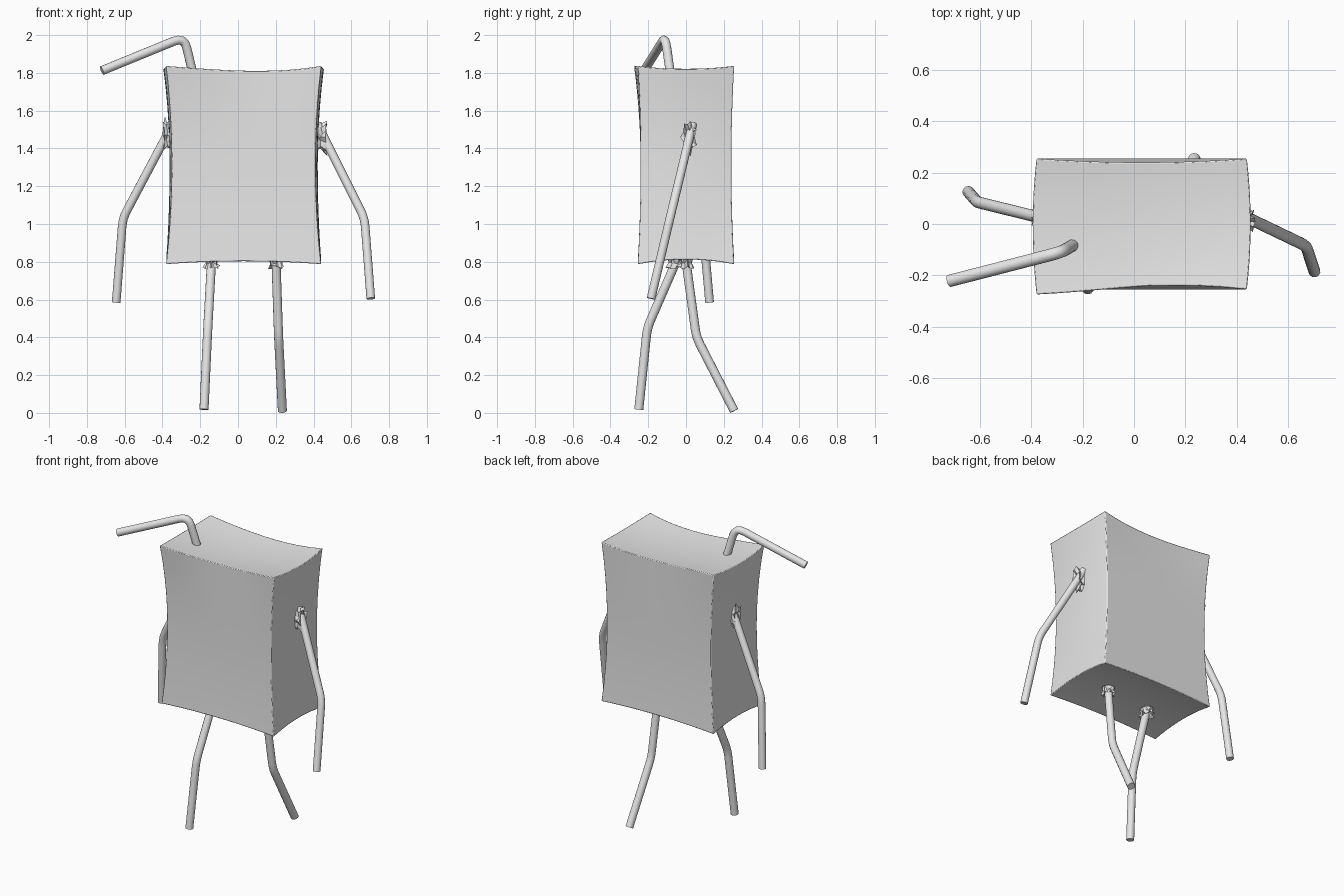
import bpy, bmesh, math, random
from mathutils import Vector

random.seed(4)
if "Cube" in bpy.data.objects:
    bpy.data.objects.remove(bpy.data.objects["Cube"], do_unlink=True)

grey = bpy.data.materials.new("plain grey")
grey.use_nodes = True
grey.diffuse_color = (0.8, 0.8, 0.8, 1)
grey.node_tree.nodes["Principled BSDF"].inputs["Base Color"].default_value = (0.8, 0.8, 0.8, 1)


def finish(name, bm, smooth=None):
    bmesh.ops.recalc_face_normals(bm, faces=bm.faces)
    mesh = bpy.data.meshes.new(name)
    bm.to_mesh(mesh)
    bm.free()
    mesh.materials.append(grey)
    obj = bpy.data.objects.new(name, mesh)
    bpy.context.collection.objects.link(obj)
    if smooth:
        bpy.ops.object.select_all(action='DESELECT')
        obj.select_set(True)
        bpy.context.view_layer.objects.active = obj
        bpy.ops.object.shade_smooth_by_angle(angle=math.radians(smooth))
    return obj


def bridge(bm, a, b):
    n = len(a)
    for i in range(n):
        bm.faces.new((a[i], a[(i + 1) % n], b[(i + 1) % n], b[i]))


def tube(name, points, radius, bend=0.045, sides=14):
    """Round tube with softened bends and flat ends."""
    pts = [Vector(p) for p in points]
    path = [pts[0]]
    for before, p, after in zip(pts, pts[1:], pts[2:]):
        a = p + (before - p).normalized() * bend
        b = p + (after - p).normalized() * bend
        for k in range(5):
            t = k / 4
            path.append(a * (1 - t) ** 2 + p * 2 * t * (1 - t) + b * t * t)
    path.append(pts[-1])
    bm = bmesh.new()
    rings = []
    side = None
    for i, p in enumerate(path):
        d = (path[min(i + 1, len(path) - 1)] - path[max(i - 1, 0)]).normalized()
        side = d.orthogonal() if side is None else side - d * side.dot(d)
        side.normalize()
        other = d.cross(side)
        ring = []
        for k in range(sides):
            a = math.tau * k / sides
            ring.append(bm.verts.new(p + (side * math.cos(a) + other * math.sin(a)) * radius))
        rings.append(ring)
    for a, b in zip(rings, rings[1:]):
        bridge(bm, a, b)
    bm.faces.new(rings[0])
    bm.faces.new(rings[-1])
    return finish(name, bm, 40)


def collar(name, centre, axis, wide, tall, depth, limb):
    """Crumpled, jagged cuff where a limb leaves the box."""
    centre, axis, limb = Vector(centre), Vector(axis), Vector(limb)
    u = Vector((0, 1, 0))
    v = axis.cross(u)
    bm = bmesh.new()
    rings = []
    count = 14
    for size, out in ((0.75, 0.0), (0.7, 0.5), (1.0, 0.9), (0.4, 0.75)):
        ring = []
        for k in range(count):
            a = math.tau * k / count
            jag = 1.0
            if out:
                jag = (1.0 if k % 2 else 0.68) * random.uniform(0.85, 1.05)
            lift = depth * out * random.uniform(0.65, 1.1)
            p = centre + axis * lift
            p += (u * wide * math.cos(a) + v * tall * math.sin(a)) * size * jag
            ring.append(bm.verts.new(p))
        rings.append(ring)
    for a, b in zip(rings, rings[1:]):
        bridge(bm, a, b)
    tip = bm.verts.new(limb)
    last = rings[-1]
    for k in range(count):
        bm.faces.new((last[k], last[(k + 1) % count], tip))
    bmesh.ops.triangulate(bm, faces=bm.faces)
    return finish(name, bm)


# Carton: a box with pinched edges, sunken top and hollowed base
bm = bmesh.new()
bmesh.ops.create_cube(bm, size=2)
bmesh.ops.subdivide_edges(bm, edges=bm.edges, cuts=9, use_grid_fill=True)
for vert in bm.verts:
    u, v, w = vert.co
    mu, mv, mw = 1 - u * u, 1 - v * v, 1 - w * w
    top, base = max(w, 0) ** 2, max(-w, 0) ** 2
    x = 0.03 + u * (0.41 + 0.015 * mv * top - mw * (0.018 + 0.012 * v * v))
    depth = 0.255 - 0.015 * mw
    if v < 0:
        depth += 0.02 * max(-u, 0) * top - 0.025 * top * mu * (0.5 + 0.5 * u)
    else:
        depth -= 0.015 * mu * top
    z = 1.312 + 0.525 * w
    z -= top * (0.025 * mu * (1 + 0.4 * u) + 0.015 * mv)
    z += base * (0.015 * mu + 0.025 * mv)
    vert.co = (x, v * depth, z)
carton = finish("carton_body", bm, 30)
bevel = carton.modifiers.new("soft edges", 'BEVEL')
bevel.width = 0.005
bevel.segments = 2
bevel.limit_method = 'ANGLE'
bevel.angle_limit = math.radians(50)

# Bent drinking straw
tube("straw", [(-0.225, -0.075, 1.74), (-0.285, -0.11, 1.99), (-0.72, -0.222, 1.812)], 0.024, 0.06)

# Arms
tube("right_arm", [(-0.345, 0.02, 1.53), (-0.61, 0.085, 1.03), (-0.645, 0.125, 0.585)], 0.023)
tube("left_arm", [(0.42, 0.035, 1.53), (0.67, -0.085, 1.03), (0.703, -0.185, 0.605)], 0.023)
collar("right_shoulder_cuff", (-0.355, 0.02, 1.47), (-1, 0, 0), 0.045, 0.1, 0.05, (-0.40, 0.025, 1.48))
collar("left_shoulder_cuff", (0.415, 0.015, 1.46), (1, 0, 0), 0.045, 0.1, 0.06, (0.46, 0.02, 1.47))

# Striding legs
tube("right_leg", [(-0.138, -0.035, 0.84), (-0.16, -0.205, 0.45), (-0.18, -0.25, 0.018)], 0.024)
tube("left_leg", [(0.2, -0.005, 0.84), (0.215, 0.055, 0.4), (0.235, 0.255, 0.011)], 0.024)
collar("right_hip_cuff", (-0.14, -0.05, 0.815), (0, 0, -1), 0.06, 0.05, 0.055, (-0.142, -0.065, 0.77))
collar("left_hip_cuff", (0.2, 0.0, 0.815), (0, 0, -1), 0.05, 0.05, 0.055, (0.202, 0.005, 0.77))
